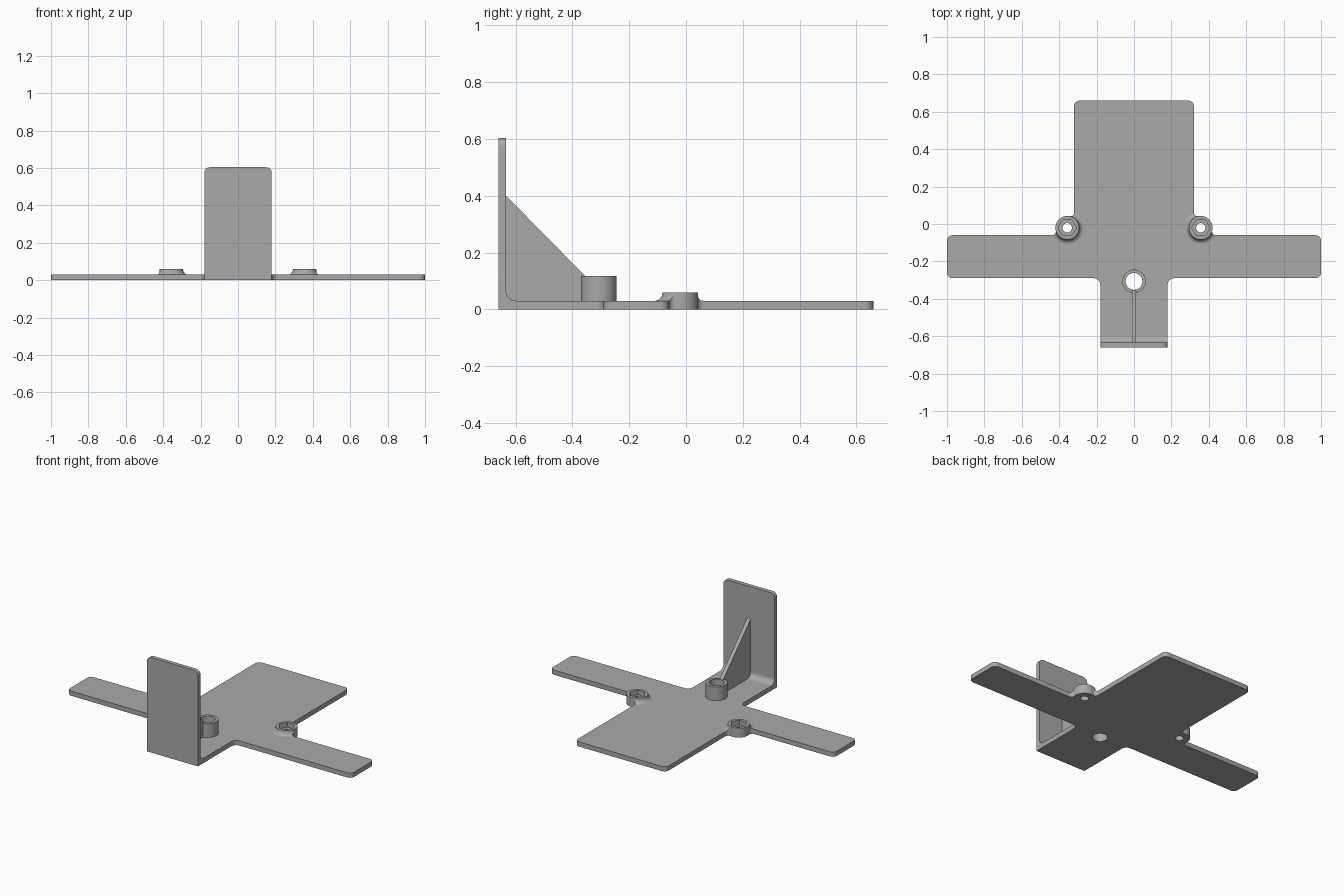
import bpy, bmesh
from math import sin, cos, pi, sqrt, atan2
from mathutils import Vector

if "Cube" in bpy.data.objects:
    bpy.data.objects.remove(bpy.data.objects["Cube"])

grey = bpy.data.materials.new("plain_grey")
grey.use_nodes = True
grey.diffuse_color = (0.4, 0.4, 0.4, 1)
grey.node_tree.nodes["Principled BSDF"].inputs["Base Color"].default_value = (0.4, 0.4, 0.4, 1)

T = 0.03                      # plate thickness
HALF = 0.66                   # half depth
WALL_IN = -0.634              # inner face of the upright
BOSS = Vector((0.357, -0.02))  # side boss centre
R = 0.063                     # boss radius
POST_Y = -0.307               # centre of the tall post


def arc(c, r, a0, a1, n=10):
    return [(c[0] + r * cos(a0 + (a1 - a0) * i / n),
             c[1] + r * sin(a0 + (a1 - a0) * i / n)) for i in range(n + 1)]


def round_corner(prev, p, nxt, r, n=8):
    """Replace a right-angled corner by an arc."""
    p = Vector(p)
    u, v = (Vector(prev) - p).normalized(), (Vector(nxt) - p).normalized()
    c = p + (u + v) * r
    return [tuple(c - v * r * cos(pi / 2 * i / n) - u * r * sin(pi / 2 * i / n))
            for i in range(n + 1)]


def finish(bm, name):
    bmesh.ops.remove_doubles(bm, verts=bm.verts, dist=1e-5)
    bmesh.ops.recalc_face_normals(bm, faces=bm.faces)
    mesh = bpy.data.meshes.new(name)
    bm.to_mesh(mesh)
    bm.free()
    mesh.materials.append(grey)
    ob = bpy.data.objects.new(name, mesh)
    bpy.context.collection.objects.link(ob)
    return ob


def prism(name, pts, lo, hi, axis="z"):
    """Extrude a flat outline along an axis."""
    place = {"z": lambda a, b, h: (a, b, h),
             "y": lambda a, b, h: (a, h, b),
             "x": lambda a, b, h: (h, a, b)}[axis]
    bm = bmesh.new()
    face = bm.faces.new([bm.verts.new(place(a, b, lo)) for a, b in pts])
    moved = bmesh.ops.extrude_face_region(bm, geom=[face])["geom"]
    shift = Vector(place(0, 0, hi - lo))
    bmesh.ops.translate(bm, vec=shift, verts=[v for v in moved if isinstance(v, bmesh.types.BMVert)])
    return finish(bm, name)


def lathe(name, profile, centre, closed=False, n=48):
    """Spin a radius/height profile; open profiles are capped."""
    bm = bmesh.new()
    rings = [[bm.verts.new((centre[0] + r * cos(2 * pi * i / n),
                            centre[1] + r * sin(2 * pi * i / n), z)) for i in range(n)]
             for r, z in profile]
    pairs = list(zip(rings, rings[1:])) + ([(rings[-1], rings[0])] if closed else [])
    for a, b in pairs:
        for i in range(n):
            j = (i + 1) % n
            bm.faces.new((a[i], a[j], b[j], b[i]))
    if not closed:
        bm.faces.new(rings[0])
        bm.faces.new(rings[-1])
    return finish(bm, name)


def combine(ob, cutter, op):
    """Apply a boolean and discard the helper."""
    mod = ob.modifiers.new("cut", "BOOLEAN")
    mod.operation, mod.solver, mod.object = op, "EXACT", cutter
    bpy.context.view_layer.objects.active = ob
    bpy.ops.object.modifier_apply(modifier=mod.name)
    bpy.data.objects.remove(cutter)


def circle(c, r, n=32):
    return arc(c, r, 0, 2 * pi, n)[:-1]


# Plate outline: right half, with the boss bulge blended into both edges
f = 0.02
arm_blend = Vector((BOSS.x + sqrt((R + f) ** 2 - (-0.06 + f - BOSS.y) ** 2), -0.06 + f))
back_blend = Vector((0.32 + f, BOSS.y + sqrt((R + f) ** 2 - (0.32 + f - BOSS.x) ** 2)))
a1 = atan2(*(arm_blend - BOSS).yx)
a2 = atan2(*(back_blend - BOSS).yx)
half = [(0.18, WALL_IN)]
half += round_corner((0.18, -HALF), (0.18, -0.29), (1, -0.29), 0.035)
half += round_corner((0.18, -0.29), (1, -0.29), (1, -0.06), 0.03)
half += round_corner((1, -0.29), (1, -0.06), (0.4, -0.06), 0.03)
half += arc(arm_blend, f, 1.5 * pi, a1 + pi, 6)
half += arc(BOSS, R, a1, a2, 14)[1:]
half += arc(back_blend, f, a2 + pi, pi, 6)[1:]
half += round_corner((0.32, 0), (0.32, HALF), (0, HALF), 0.03)
outline = half + [(-x, y) for x, y in reversed(half)]

# Base plate with three through holes
plate = prism("base_plate", outline, 0, T)
for c, r in (((BOSS.x, BOSS.y), 0.025), ((-BOSS.x, BOSS.y), 0.025), ((0, POST_Y), 0.045)):
    combine(plate, prism("hole_cutter", circle(c, r), -0.1, 0.2), "DIFFERENCE")

# Side bosses: flared foot trimmed to the plate edge, hexagonal nut pocket
flare = [(0.088 - 0.025 * sin(pi / 2 * i / 6), 0.06 - 0.03 * cos(pi / 2 * i / 6)) for i in range(7)]
parts = [plate]
for side, label in ((1, "left"), (-1, "right")):
    c = (side * BOSS.x, BOSS.y)
    boss = lathe(label + "_nut_boss", flare, c)
    combine(boss, prism("trim", outline, -0.1, 0.2), "INTERSECT")
    combine(boss, prism("hex_cutter", circle(c, 0.049, 6), -0.1, 0.2), "DIFFERENCE")
    parts.append(boss)

# Tall hollow post
parts.append(lathe("centre_post", [(R, T), (R, 0.117), (0.045, 0.117), (0.045, T)],
                   (0, POST_Y), closed=True))

# Upright wall with rounded top corners
wall = [(0.18, 0)] + round_corner((0.18, 0), (0.18, 0.604), (0, 0.604), 0.03)
wall += [(-x, z) for x, z in reversed(wall)]
parts.append(prism("upright_wall", wall, -HALF, WALL_IN, "y"))

# Concave fillet in the bend
k = 0.035
bend = [(WALL_IN, T)] + arc((WALL_IN + k, T + k), k, pi, 1.5 * pi, 8)
parts.append(prism("bend_fillet", bend, -0.18, 0.18, "x"))

# Triangular gusset from the wall to the post
gusset = [(WALL_IN, T), (POST_Y - 0.05, T), (POST_Y - 0.05, 0.117),
          (-0.355, 0.117), (WALL_IN, 0.4)]
parts.append(prism("gusset_rib", gusset, -0.012, 0.012, "x"))

# Smooth curved faces, keep edges sharp
bpy.ops.object.select_all(action="DESELECT")
for ob in parts:
    ob.select_set(True)
bpy.context.view_layer.objects.active = plate
bpy.ops.object.shade_smooth_by_angle(angle=0.52)
